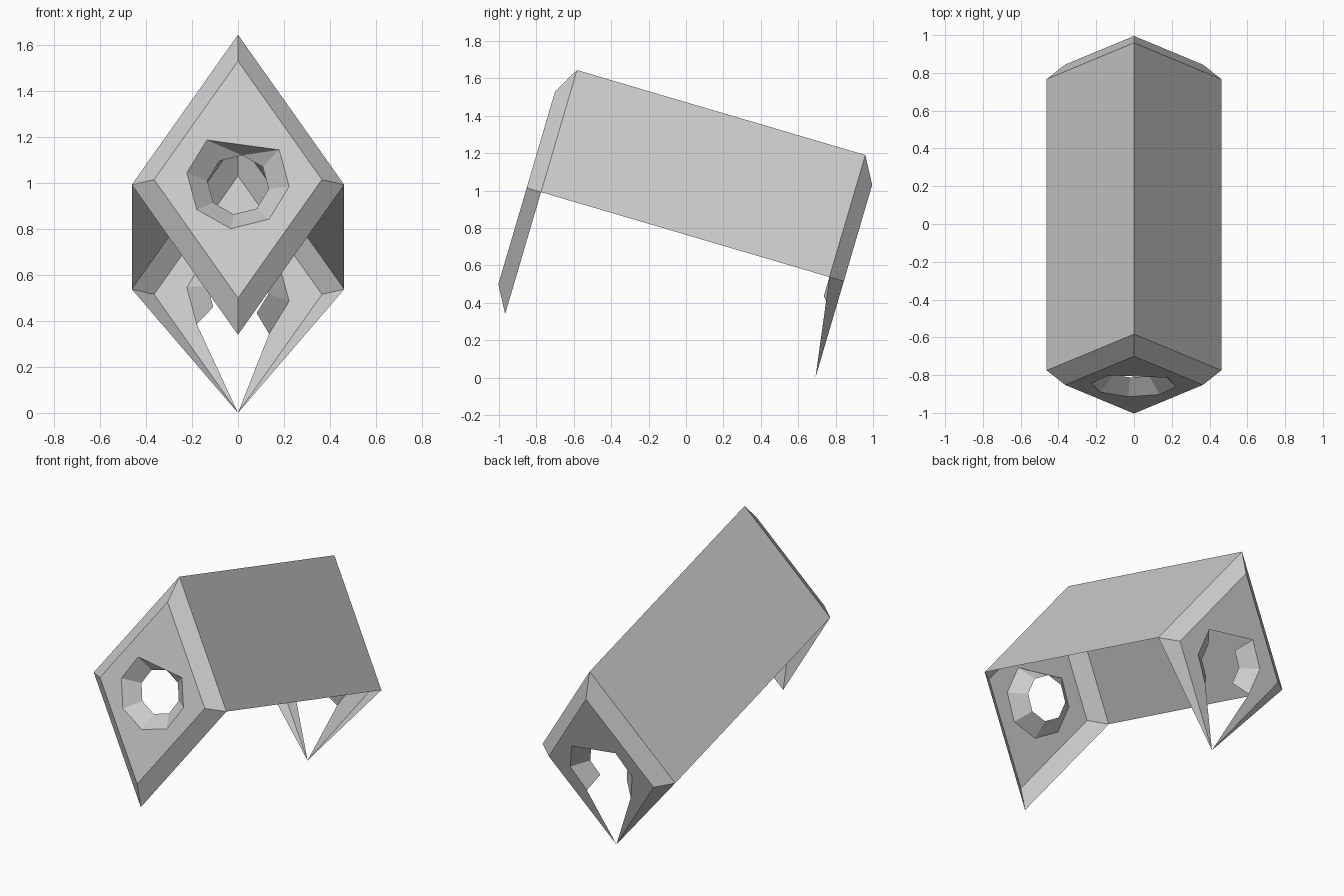
import bpy, bmesh, math
from mathutils import Vector

if "Cube" in bpy.data.objects:
    bpy.data.objects.remove(bpy.data.objects["Cube"])

grey = bpy.data.materials.new("light_grey")
grey.diffuse_color = (0.6, 0.6, 0.6, 1)
grey.use_nodes = True
grey.node_tree.nodes["Principled BSDF"].inputs["Base Color"].default_value = grey.diffuse_color

# Tilted frame: the ridge slopes down to the back
TILT = math.radians(16.4)
ALONG = Vector((0, math.cos(TILT), -math.sin(TILT)))
UP = Vector((0, math.sin(TILT), math.cos(TILT)))
FRONT = Vector((0, -0.775, 0.992))   # centre of the outer front diamond
BACK = Vector((0, 0.767, 0.538))     # centre of the outer back diamond
BEVEL, HOLE_DEPTH = 0.08, 0.08


def at(centre, x, up, depth=0):
    return centre + Vector((x, 0, 0)) + UP * up + ALONG * depth


def diamond(centre, half_w, half_h, depth=0):
    """top, right, bottom, left"""
    return [at(centre, x, u, depth) for x, u in
            ((0, half_h), (half_w, 0), (0, -half_h), (-half_w, 0))]


def octagon(centre, radius, depth):
    """corners keyed by index, 0 at the right, counter-clockwise"""
    angles = [math.radians(-8 + 45 * k) for k in range(8)]
    return [at(centre, radius * math.cos(a), radius * math.sin(a), depth) for a in angles]


def build(name, polygons):
    bm = bmesh.new()
    for poly in polygons:
        bm.faces.new([bm.verts.new(p) for p in poly])
    bmesh.ops.remove_doubles(bm, verts=bm.verts, dist=0.0005)
    bmesh.ops.recalc_face_normals(bm, faces=bm.faces)
    mesh = bpy.data.meshes.new(name)
    bm.to_mesh(mesh)
    bm.free()
    mesh.materials.append(grey)
    obj = bpy.data.objects.new(name, mesh)
    bpy.context.collection.objects.link(obj)


def panel_parts(centre, side):
    """outer and inner diamonds, hole rim and hole throat; side is -1 front, 1 back"""
    d = side * BEVEL
    outer = diamond(centre, 0.462, 0.68)
    inner = diamond(centre, 0.365, 0.537, d)
    rim = octagon(centre, 0.2245, d)
    throat = octagon(centre, 0.135, d - side * HOLE_DEPTH)
    return outer, inner, rim, throat


def wall(rim, throat, i):
    j = (i + 1) % 8
    return [rim[i], rim[j], throat[j], throat[i]]


# Front panel: full diamond with bevelled edge and a funnel-shaped hole
f_out, f_in, rim, throat = panel_parts(FRONT, -1)
top, right, bottom, left = f_in
faces = [[f_out[i], f_out[(i + 1) % 4], f_in[(i + 1) % 4], f_in[i]] for i in range(4)]
faces += [[left, top, right, rim[0], rim[1], rim[3], rim[4]],
          [left, rim[4], rim[5], rim[6], rim[7], rim[0], right, bottom]]
faces += [wall(rim, throat, i) for i in (0, 3, 4, 5, 6, 7)]
faces += [[rim[1], throat[1], throat[2]], [rim[1], throat[2], rim[3]],
          [rim[3], throat[2], throat[3]]]
build("front_panel", faces)

# Back panel: the hole runs open to the pointed bottom
b_out, b_in, rim, throat = panel_parts(BACK, 1)
top, right, bottom, left = b_in
faces = [[b_out[0], b_out[1], right, top], [b_out[0], b_out[3], left, top],
         [b_out[1], right, bottom], [b_out[3], left, bottom],
         [left, top, right, rim[0], rim[1], rim[3], rim[4]],
         [left, rim[4], rim[5], bottom], [right, rim[0], rim[7], bottom]]
faces += [wall(rim, throat, i) for i in (0, 3, 4, 7)]
build("back_panel", faces)

# Roof: two sloping sheets meeting at the ridge
build("roof", [[f_out[0], f_out[s], b_out[s], b_out[0]] for s in (1, 3)])
